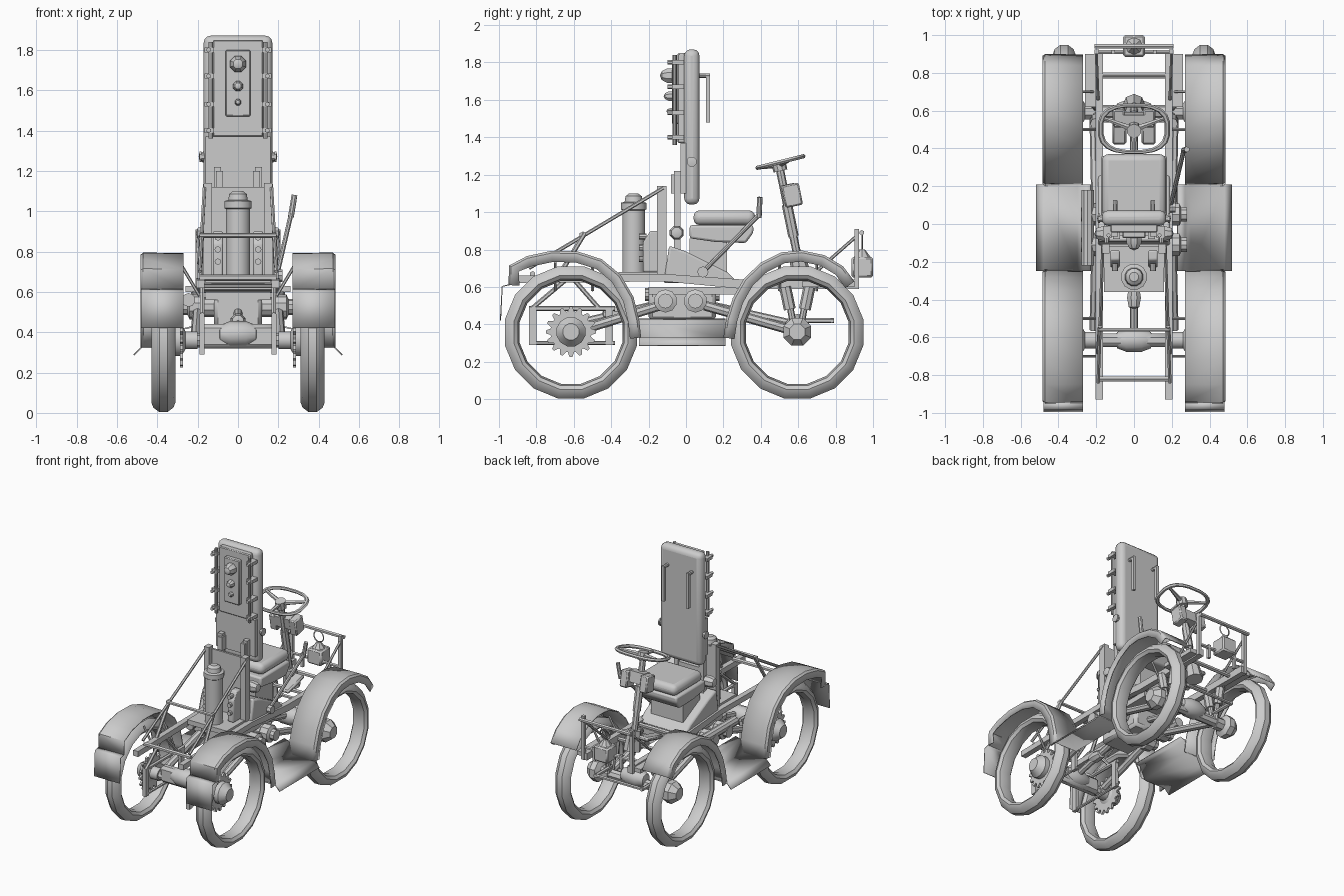
import bpy, bmesh, math
from mathutils import Vector, Matrix

if "Cube" in bpy.data.objects:
    bpy.data.objects.remove(bpy.data.objects["Cube"])

def make(name, bm, mirror=False, bevel=0, segs=2, solid=0):
    bmesh.ops.recalc_face_normals(bm, faces=bm.faces[:])
    me = bpy.data.meshes.new(name)
    bm.to_mesh(me)
    bm.free()
    ob = bpy.data.objects.new(name, me)
    bpy.context.collection.objects.link(ob)
    if solid:
        ob.modifiers.new("thickness", 'SOLIDIFY').thickness = solid
    if bevel:
        m = ob.modifiers.new("bevel", 'BEVEL')
        m.width, m.segments = bevel, segs
    if mirror:
        ob.modifiers.new("mirror", 'MIRROR')
    return ob

def box(name, x, y, z, mirror=False, bevel=0, segs=2, tilt=0):
    """Box from (min, max) ranges, tilted about x."""
    c = Vector((sum(x) / 2, sum(y) / 2, sum(z) / 2))
    bm = bmesh.new()
    bmesh.ops.create_cube(bm, size=1, matrix=Matrix.Translation(c) @ Matrix.Rotation(tilt, 4, 'X')
                          @ Matrix.Diagonal((x[1] - x[0], y[1] - y[0], z[1] - z[0], 1)))
    return make(name, bm, mirror, bevel, segs)

def tube(name, p, q, r, mirror=False, n=8, r2=None):
    p, q = Vector(p), Vector(q)
    d = q - p
    bm = bmesh.new()
    mat = Matrix.Translation((p + q) / 2) @ d.to_track_quat('Z', 'Y').to_matrix().to_4x4()
    bmesh.ops.create_cone(bm, cap_ends=True, segments=n, radius1=r, radius2=r if r2 is None else r2,
                          depth=d.length, matrix=mat)
    return make(name, bm, mirror)

def prism(name, pts, x, mirror=False, bevel=0):
    """Side profile (y, z) extruded between two x values."""
    bm = bmesh.new()
    f = bm.faces.new([bm.verts.new((x[0], a, b)) for a, b in pts])
    g = bmesh.ops.extrude_face_region(bm, geom=[f])['geom']
    bmesh.ops.translate(bm, vec=(x[1] - x[0], 0, 0), verts=[v for v in g if isinstance(v, bmesh.types.BMVert)])
    return make(name, bm, mirror, bevel)

def lathe(name, prof, at, axis='X', n=16, mirror=False, closed=False, square=1, sy=1, rot=0):
    """Revolve (radius, along) points about an axis; square < 1 gives a squarish ring."""
    bm = bmesh.new()
    rows = []
    for i in range(n):
        a = 2 * math.pi * (i + .5) / n
        cu, cv = (math.copysign(abs(t) ** square, t) for t in (math.cos(a), math.sin(a)))
        row = []
        for r, h in prof:
            u, v = r * cu, r * cv
            co = {'X': (h, u, v), 'Y': (u, h, v), 'Z': (u, v * sy, h)}[axis]
            row.append(bm.verts.new(Matrix.Rotation(rot, 3, 'X') @ Vector(co) + Vector(at)))
        rows.append(row)
    m = len(prof)
    for i in range(n):
        A, B = rows[i], rows[(i + 1) % n]
        for j in range(m if closed else m - 1):
            k = (j + 1) % m
            bm.faces.new((A[j], B[j], B[k], A[k]))
    bmesh.ops.remove_doubles(bm, verts=bm.verts[:], dist=1e-5)
    return make(name, bm, mirror)

def sweep(name, path, section, solid=.008):
    """Sheet strip: (x, inward offset) section carried along a (y, z) path."""
    bm = bmesh.new()
    rows = []
    for i, p in enumerate(path):
        a, b = path[max(i - 1, 0)], path[min(i + 1, len(path) - 1)]
        t = Vector((b[0] - a[0], b[1] - a[1])).normalized()
        rows.append([bm.verts.new((x, p[0] + t.y * d, p[1] - t.x * d)) for x, d in section])
    for A, B in zip(rows, rows[1:]):
        for j in range(len(section) - 1):
            bm.faces.new((A[j], A[j + 1], B[j + 1], B[j]))
    return make(name, bm, True, solid=solid)

# wheels and hubs
tyre = [(.36, -.02), (.36, .02), (.337, .05), (.31, .06), (.29, .045), (.28, 0), (.29, -.045), (.31, -.06), (.337, -.05)]
hub = [(0, .2), (.045, .2), (.045, .26), (.08, .28), (.08, .32), (.06, .345), (.045, .365), (0, .365)]
for tag, y in (("front", -.615), ("rear", .595)):
    lathe(tag + "_tyre", tyre, (.37, y, .357), n=16, mirror=True, closed=True)
    lathe(tag + "_hub", hub, (0, y, .36), n=8 if y > 0 else 12, mirror=True)
    tube(tag + "_axle", (-.26, y, .36), (.26, y, .36), .035)
    lathe(tag + "_differential", [(0, -.1), (.045, -.09), (.065, -.04), (.065, .04), (.045, .09), (0, .1)], (0, y, .39), n=10)
teeth = []
for i in range(16):
    for k, r in ((-.4, .11), (-.14, .135), (.14, .135), (.4, .11)):
        a = 2 * math.pi * (i + k) / 16
        teeth.append((-.615 + r * math.cos(a), .36 + r * math.sin(a)))
prism("sprocket", teeth, (.272, .288), True)

# fenders, mud flaps and running boards
lip = [(.27, .003), (.47, 0), (.484, .012), (.484, .06)]
sweep("front_fender", [(-.95, .61), (-.945, .715), (-.85, .765), (-.72, .793), (-.58, .79), (-.45, .748), (-.35, .665),
                       (-.28, .545), (-.25, .42), (-.24, .33)], lip)
sweep("rear_fender", [(.2, .33), (.215, .43), (.25, .54), (.31, .645), (.4, .73), (.51, .785), (.62, .795),
                      (.74, .77), (.84, .71), (.9, .63)], lip)
sweep("mud_flap", [(-.995, .42), (-.985, .605), (-.945, .615)], [(.27, 0), (.48, 0)], .006)
sweep("running_board", [(-.25, .33), (.21, .33)], [(.23, -.1), (.27, -.09), (.3, 0), (.48, 0), (.52, .04)])
for y in (-.7, -.5, .5, .7):
    tube("fender_stay", (.19, y, .58), (.28, y, .73), .008, True, 6)

# main frame
prism("frame_rail", [(-.93, .62), (-.93, .66), (-.12, .67), (.3, .64), (.92, .64), (.92, .59), (.3, .59), (-.12, .63)], (.165, .205), True)
for y, z in ((-.82, .67), (-.12, .65), (.3, .62), (.55, .61), (.79, .62)):
    tube("frame_crossbar", (-.19, y, z), (.19, y, z), .015, n=6)
box("frame_side_bracket", (.2, .26), (.62, .9), (.6, .63), True)
box("equipment_tray", (-.16, .16), (-.36, -.12), (.645, .68))
box("belly_pan", (-.16, .16), (-.2, .3), (.56, .6))
prism("seat_pedestal", [(-.12, .62), (-.09, .82), (.0, .79), (.22, .68), (.28, .62)], (-.19, .19), bevel=.012)
box("seat_mount", (-.13, .13), (.02, .22), (.68, .86))

# bulkhead with bracing cage
box("bulkhead_post", (.13, .17), (-.155, -.105), (.64, 1.14), True)
box("bulkhead_plate", (-.14, .14), (-.12, -.105), (.66, 1.12))
tube("cage_diagonal", (.165, -.12, 1.13), (.19, -.84, .70), .01, True, 6)
tube("cage_upright", (.18, -.54, .89), (.19, -.68, .66), .013, True, 6)
tube("cage_crossbar", (-.19, -.56, .88), (.19, -.56, .88), .012, n=6)
prism("side_canister", [(-.23, .68), (-.23, .84), (-.19, .9), (-.14, .9), (-.14, .68)], (.075, .125), True, .008)
for z in (.75, .81, .87):
    tube("canister_valve", (.1, -.25, z), (.1, -.21, z), .016, True)

# upright pressure cylinder
lathe("pressure_cylinder", [(0, .68), (.062, .68), (.062, 1.01), (.07, 1.015), (.07, 1.05), (.05, 1.055), (.045, 1.085), (.025, 1.1), (0, 1.1)],
      (0, -.28, 0), 'Z', 12)

# tall back panel and its posts
box("back_panel", (-.17, .17), (-.01, .072), (1.04, 1.87), bevel=.034, segs=3)
box("panel_lower_plate", (-.16, .16), (-.03, .0), (1.1, 1.37))
box("panel_face_plate", (-.125, .125), (-.045, .0), (1.37, 1.85), bevel=.006, segs=1)
box("lamp_plate", (-.062, .062), (-.075, -.04), (1.47, 1.8), bevel=.006, segs=1)
box("panel_post", (.085, .12), (-.065, -.03), (.8, 1.22), True)
box("panel_bracket", (.075, .11), (-.08, .0), (1.1, 1.2), True)
box("panel_post_brace", (-.085, .085), (-.06, -.035), (.83, .98))
tube("panel_rod", (.135, -.06, 1.36), (.135, -.06, 1.84), .011, True, 8)
for z in (1.4, 1.53, 1.67, 1.8):
    box("rod_clamp", (.12, .165), (-.075, -.01), (z - .012, z + .012), True)
    tube("clamp_bolt", (.145, -.1, z), (.145, -.05, z), .012, True, 6)
for z, r, d in ((1.73, .042, .07), (1.62, .027, .05), (1.54, .017, .035)):
    lathe("signal_lamp", [(0, -.07 - d), (r * .6, -.07 - d * .85), (r, -.07 - d * .45), (r, -.07)], (0, 0, z), 'Y', 8)
lathe("panel_side_knob", [(0, .16), (.02, .16), (.02, .18), (.028, .18), (.028, .19), (0, .195)], (0, .03, 1.27), n=8, mirror=True)
tube("rear_hook_stub", (.1, .06, 1.73), (.1, .125, 1.73), .012, True)
box("rear_hook_strap", (.09, .11), (.107, .127), (1.48, 1.74), True)
lathe("panel_hinge_knob", [(0, .13), (.04, .13), (.04, .17), (.03, .2), (0, .21)], (0, -.05, .89), n=8, mirror=True)

# seat
box("seat_cushion", (-.17, .17), (.04, .37), (.93, 1.01), bevel=.035, segs=3)
prism("seat_base", [(.02, .86), (.02, .93), (.36, .93), (.36, .89), (.32, .835), (.16, .84)], (-.175, .175), bevel=.012)

# hand lever
tube("hand_lever", (.19, .08, .67), (.262, .385, .98), .012)
tube("lever_grip", (.262, .39, .97), (.28, .395, 1.08), .015)
tube("lever_pivot", (.17, .09, .68), (.22, .09, .68), .03)

# squarish steering wheel and column
tilt = math.atan2(.065, .26)
ring = [(.178 + .015 * math.cos(a), .013 * math.sin(a)) for a in [math.pi * k / 3 for k in range(6)]]
lathe("steering_wheel", ring, (0, .505, 1.268), 'Z', 20, closed=True, square=.75, sy=.72, rot=tilt)
for x, y in ((-.16, .56), (.16, .56), (0, .385)):
    tube("wheel_spoke", (0, .5, 1.255), (x, y, 1.268 + (y - .505) * .25), .018, n=6, r2=.01)
tube("wheel_hub", (0, .505, 1.22), (0, .492, 1.275), .038, n=10)
tube("steering_column", (0, .5, 1.24), (0, .625, .62), .022)
tube("column_sleeve", (0, .54, 1.04), (0, .575, .87), .028)
tube("column_foot", (0, .6, .74), (0, .63, .6), .045, r2=.06)
box("column_crossbox", (-.06, .06), (.515, .585), (1.07, 1.15), tilt=.2)
box("column_control_box", (.05, .11), (.52, .615), (1.03, 1.15), True, .008, 1, .2)
box("foot_pedal", (.04, .115), (.42, .62), (.66, .69), True, .01, 1, .25)

# rear guard with hanging lantern
box("guard_post", (.185, .21), (.9, .925), (.59, .91), True)
tube("guard_top_bar", (-.21, .94, .89), (.21, .94, .89), .014, n=6)
tube("guard_low_bar", (-.2, .91, .68), (.2, .91, .68), .012, n=6)
tube("guard_brace", (.2, .91, .87), (.19, .66, .65), .009, True, 6)
box("guard_inner_post", (.1, .12), (.9, .92), (.6, .7), True)
box("lantern", (-.058, .058), (.885, 1.0), (.65, .76), bevel=.01, segs=1)
tube("lantern_cap", (0, .942, .76), (0, .942, .8), .045, r2=.015)
lathe("lantern_ring", [(.04 + .005 * math.cos(a), .005 * math.sin(a)) for a in (0, 2.1, 4.2)], (0, .942, .84), 'Y', 12, closed=True)

# engine and drive line
for y in (-.11, .05):
    lathe("engine_cylinder", [(0, .0), (.05, .0), (.05, .17), (.062, .18), (.062, .24), (.04, .25), (.04, .28), (0, .28)], (0, y, .525), n=10, mirror=True)
box("engine_block", (-.12, .12), (-.2, .16), (.42, .6), bevel=.02, segs=1)
tube("muffler", (-.245, -.22, .56), (-.245, .18, .56), .034, n=10)
tube("drive_shaft_front", (0, -.18, .5), (0, -.6, .4), .022)
tube("drive_shaft_rear", (0, .14, .5), (0, .58, .4), .022)
lathe("shaft_joint", [(0, -.06), (.03, -.05), (.04, 0), (.03, .05), (0, .06)], (0, -.39, .455), 'Y', 8)

# suspension
tube("front_swing_arm", (.2, -.14, .5), (.21, -.56, .37), .026, True)
tube("rear_swing_arm", (.2, .1, .5), (.21, .56, .37), .026, True)
for y in (-.82, -.41):
    box("front_hanger_plate", (.165, .19), (y - .02, y + .02), (.29, .49), True)
tube("front_hanger_top", (.177, -.84, .485), (.177, -.38, .485), .014, True, 6)
tube("front_hanger_low", (.177, -.84, .3), (.177, -.38, .3), .01, True, 6)
box("front_cross_beam", (-.19, .19), (-.65, -.58), (.32, .44), bevel=.02, segs=1)
tube("front_strut_a", (.177, -.83, .48), (.177, -.64, .64), .012, True, 6)
tube("front_strut_b", (.177, -.46, .48), (.177, -.6, .64), .012, True, 6)
for a, b in ((.53, .58), (.66, .61)):
    tube("rear_damper", (.2, a, .6), (.2, (a + b) / 2, .48), .032, True)
    tube("rear_damper_rod", (.2, (a + b) / 2, .5), (.2, b, .37), .018, True)
tube("steering_link", (.19, .6, .42), (.19, .79, .42), .014, True, 6)
tube("tie_rod", (-.2, .78, .42), (.2, .78, .42), .012, n=6)

# shading
bpy.ops.object.select_all(action='SELECT')
bpy.context.view_layer.objects.active = bpy.data.objects["seat_cushion"]
bpy.ops.object.shade_smooth_by_angle(angle=math.radians(35))
